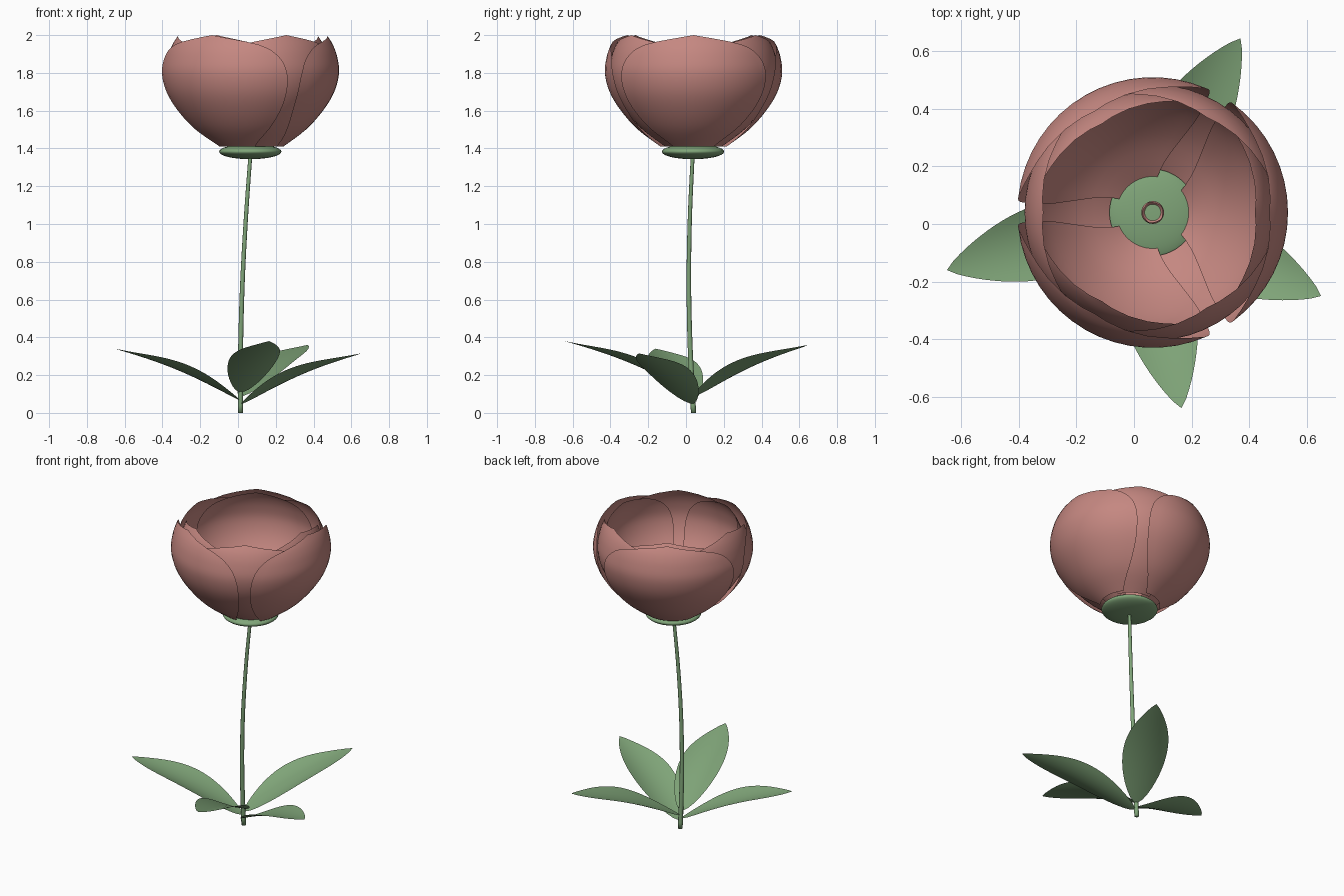
import bpy, bmesh, math
from mathutils import Vector

if "Cube" in bpy.data.objects:
    bpy.data.objects.remove(bpy.data.objects["Cube"])

HEAD = Vector((0.065, 0.04, 0))      # axis of the flower head


def material(name, rgb):
    m = bpy.data.materials.new(name)
    m.diffuse_color = (*rgb, 1)
    m.use_nodes = True
    m.node_tree.nodes["Principled BSDF"].inputs["Base Color"].default_value = m.diffuse_color
    return m


PINK = material("dusty_pink", (0.56, 0.245, 0.22))
GREEN = material("leaf_green", (0.215, 0.375, 0.19))


def spline(points, t):
    """Smooth curve through the points, t from 0 to 1."""
    n = len(points) - 1
    i = min(int(t * n), n - 1)
    f = t * n - i
    p = [Vector(points[max(0, min(n, i + k))]) for k in (-1, 0, 1, 2)]
    return 0.5 * (2 * p[1] + (p[2] - p[0]) * f
                  + (2 * p[0] - 5 * p[1] + 4 * p[2] - p[3]) * f ** 2
                  + (3 * p[1] - p[0] - 3 * p[2] + p[3]) * f ** 3)


def sheet(name, func, rows, cols, mat):
    """Curved sheet: func(t, u) with t along 0..1 and u across -1..1."""
    bm = bmesh.new()
    grid = [[bm.verts.new(func(r / rows, 2 * c / cols - 1))
             for c in range(cols + 1)] for r in range(rows + 1)]
    for r in range(rows):
        for c in range(cols):
            bm.faces.new((grid[r][c], grid[r][c + 1],
                          grid[r + 1][c + 1], grid[r + 1][c]))
    bmesh.ops.remove_doubles(bm, verts=bm.verts, dist=1e-5)
    for f in bm.faces:
        f.smooth = True
    mesh = bpy.data.meshes.new(name)
    bm.to_mesh(mesh)
    bm.free()
    mesh.materials.append(mat)
    ob = bpy.data.objects.new(name, mesh)
    bpy.context.collection.objects.link(ob)
    return ob


# Petal outline: radius, height, half angle
PETAL = [(0.175, 1.41, 0.66), (0.295, 1.50, 0.86), (0.385, 1.60, 0.95),
         (0.445, 1.70, 0.97), (0.470, 1.80, 0.95), (0.460, 1.885, 0.86),
         (0.437, 1.95, 0.62), (0.405, 2.00, 0.0)]


def petal(name, angle, inset=0.0, scale=1.0, rows=28, cols=16):
    def point(t, u):
        r, z, w = spline(PETAL, t)
        r = (r - inset) * scale
        a = angle + u * max(w, 0)
        return HEAD + Vector((r * math.cos(a), r * math.sin(a),
                              1.41 + (z - 1.41) * scale))
    return sheet(name, point, rows, cols, PINK)


# Three nested rings of three petals
for ring, (label, turn) in enumerate((("outer", 0), ("middle", 60), ("inner", 0))):
    for k in range(3):
        petal(f"{label}_petal_{k + 1}", math.radians(turn + 120 * k), 0.025 * ring)

# Tiny bud in the centre
for k in range(5):
    petal(f"bud_petal_{k + 1}", math.tau * k / 5, 0.02, 0.088, 10, 6)

# Receptacle under the petals
bpy.ops.mesh.primitive_uv_sphere_add(segments=32, ring_count=16, radius=1,
                                     location=(HEAD.x, HEAD.y - 0.003, 1.383))
cup = bpy.context.object
cup.name = "receptacle"
cup.scale = (0.165, 0.165, 0.04)
cup.data.materials.append(GREEN)
bpy.ops.object.shade_smooth()

# Gently bent stem
STEM = [(0.013, 0.040, 0), (0.014, 0.022, 0.35), (0.024, 0.015, 0.70),
        (0.043, 0.021, 1.05), (0.066, 0.036, 1.37)]


def stem_point(t, u):
    radius = 0.014 - 0.004 * t
    a = u * math.pi
    return spline(STEM, t) + Vector((math.cos(a) * radius, math.sin(a) * radius, 0))


stem = sheet("stem", stem_point, 24, 12, GREEN)
bm = bmesh.new()
bm.from_mesh(stem.data)
bmesh.ops.holes_fill(bm, edges=[e for e in bm.edges if e.is_boundary])
bmesh.ops.recalc_face_normals(bm, faces=bm.faces)
bm.to_mesh(stem.data)
bm.free()


def leaf(name, base_z, tip):
    base, tip = Vector((0.014, 0.035, base_z)), Vector(tip)
    along = tip - base
    side = Vector((-along.y, along.x, 0)).normalized()

    def point(t, u):
        width = 0.13 * max(math.sin(math.pi * t ** 0.88), 0) ** 0.8
        lift = 0.025 * math.sin(math.pi * t) + 1.9 * (u * width) ** 2
        return base + along * t + side * (u * width) + Vector((0, 0, lift))
    return sheet(name, point, 24, 10, GREEN)


# Four cupped leaves near the foot of the stem
leaf("leaf_right", 0.045, (0.65, -0.25, 0.315))
leaf("leaf_left", 0.065, (-0.65, -0.16, 0.34))
leaf("leaf_back", 0.085, (0.37, 0.645, 0.36))
leaf("leaf_front", 0.105, (0.165, -0.64, 0.38))
